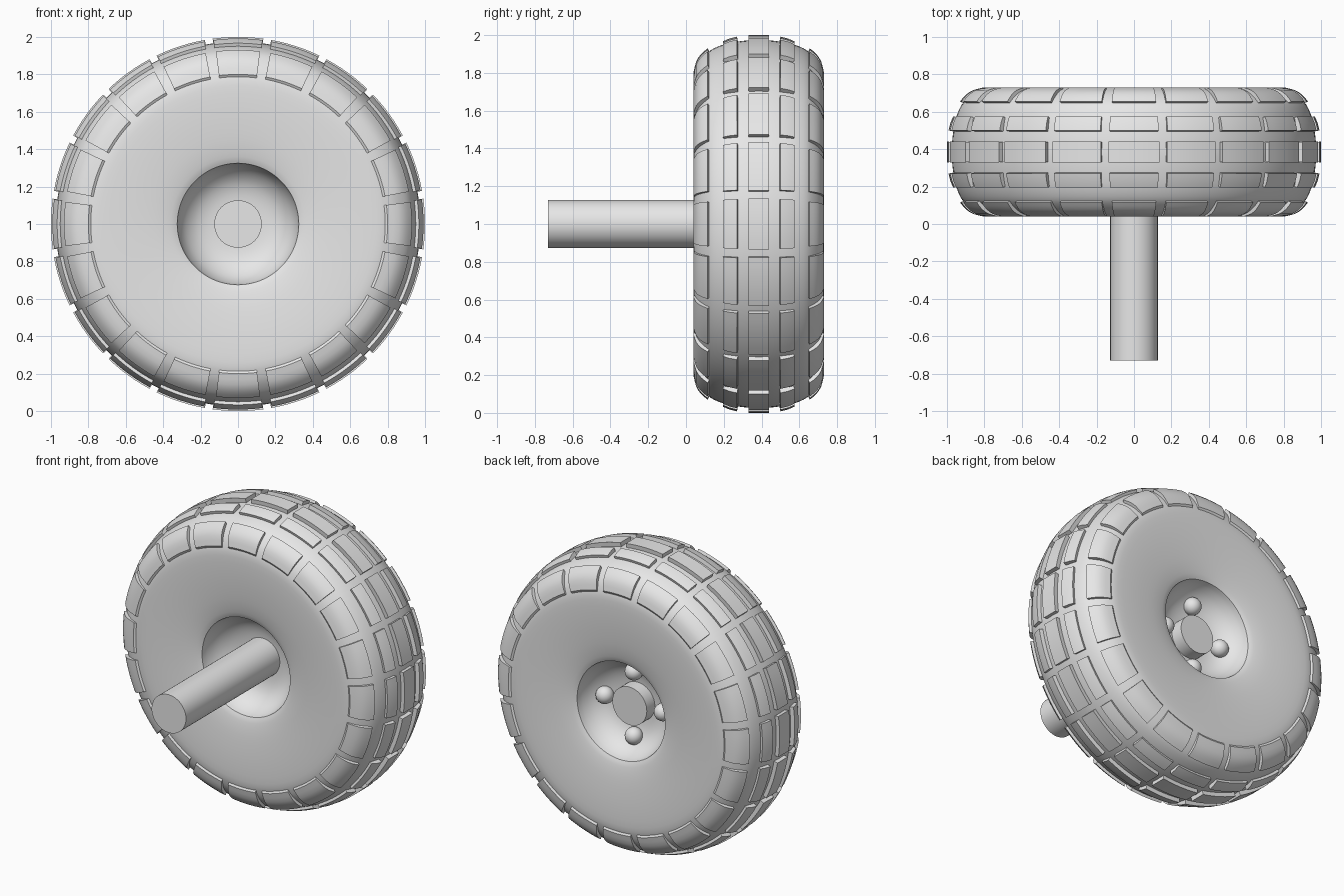
import bpy, bmesh, math
from mathutils import Vector, Matrix

if "Cube" in bpy.data.objects:
    bpy.data.objects.remove(bpy.data.objects["Cube"], do_unlink=True)

CENTRE = Vector((0, 0.385, 1.0))   # middle of the wheel
BLOCKS = 20                        # tread blocks around the tyre

grey = bpy.data.materials.new("plain grey")
grey.use_nodes = True
grey.diffuse_color = (0.8, 0.8, 0.8, 1)
grey.node_tree.nodes["Principled BSDF"].inputs["Base Color"].default_value = (0.8, 0.8, 0.8, 1)


def finish(bm, name, angle=35):
    bmesh.ops.recalc_face_normals(bm, faces=bm.faces[:])
    mesh = bpy.data.meshes.new(name)
    bm.to_mesh(mesh)
    bm.free()
    mesh.materials.append(grey)
    obj = bpy.data.objects.new(name, mesh)
    bpy.context.collection.objects.link(obj)
    obj.location = CENTRE
    bpy.ops.object.select_all(action='DESELECT')
    obj.select_set(True)
    bpy.context.view_layer.objects.active = obj
    bpy.ops.object.shade_smooth_by_angle(angle=math.radians(angle))
    return obj


def smooth_path(points, steps=4):
    """Catmull-Rom curve through the points."""
    p = [Vector(q) for q in points]
    p = [2 * p[0] - p[1]] + p + [2 * p[-1] - p[-2]]
    out = []
    for a, b, c, d in zip(p, p[1:], p[2:], p[3:]):
        for i in range(steps):
            t = i / steps
            out.append(0.5 * (2 * b + (c - a) * t + (2 * a - 5 * b + 4 * c - d) * t * t
                              + (3 * b - a - 3 * c + d) * t ** 3))
    return out + [p[-2]]


def on_wheel(radius, y, angle):
    return Vector((radius * math.sin(angle), y, radius * math.cos(angle)))


# Wheel body: hub bowl and tyre wall as (radius, half width), mirrored and spun
bowl = smooth_path([(0, .12), (.13, .125), (.2, .14), (.25, .168), (.29, .21),
                    (.315, .26), (.325, .30)], 3)
wall = smooth_path([(.325, .30), (.36, .313), (.45, .329), (.6, .342), (.74, .345),
                    (.8, .335), (.85, .315), (.9, .277), (.93, .237), (.955, .17),
                    (.97, .08), (.975, 0)], 3)
half = bowl + wall[1:]
profile = [(r, -h) for r, h in half] + [(r, h) for r, h in reversed(half[:-1])]

bm = bmesh.new()
verts = [bm.verts.new((0, y, r)) for r, y in profile]
edges = [bm.edges.new(pair) for pair in zip(verts, verts[1:])]
bmesh.ops.spin(bm, geom=verts + edges, cent=(0, 0, 0), axis=(0, 1, 0),
               angle=math.tau, steps=120, use_merge=True)
bmesh.ops.remove_doubles(bm, verts=bm.verts[:], dist=0.0005)
finish(bm, "wheel_body")


def add_block(bm, section, half_angle, middle, side, steps=6):
    """Curved tread block whose outer face follows the section."""
    top, base = [], []
    for i in range(steps + 1):
        a = middle + half_angle * (2 * i / steps - 1)
        top.append([bm.verts.new(on_wheel(r, h * side, a)) for r, h in section])
        base.append([bm.verts.new(on_wheel(r - .06, h * .9 * side, a)) for r, h in section])
    n = len(section) - 1
    for i in range(steps):
        for j in range(n):
            for grid in (top, base):
                bm.faces.new((grid[i][j], grid[i + 1][j], grid[i + 1][j + 1], grid[i][j + 1]))
        for j in (0, n):
            bm.faces.new((top[i][j], top[i + 1][j], base[i + 1][j], base[i][j]))
    for j in range(n):
        for i in (0, steps):
            bm.faces.new((top[i][j], top[i][j + 1], base[i][j + 1], base[i][j]))


# Tread rows: section, half angle in degrees, sides
shoulder = smooth_path([(.93, .27), (.9, .305), (.86, .331), (.8, .346)], 2)
rows = {
    "centre_tread": ([(1.0, -.055), (1.0, .055)], 7.8, (1,)),
    "middle_tread": ([(.992, .115), (.982, .155), (.967, .19)], 7.6, (1, -1)),
    "shoulder_tread": (shoulder, 7.3, (1, -1)),
}
for name, (section, degrees, sides) in rows.items():
    bm = bmesh.new()
    for k in range(BLOCKS):
        for side in sides:
            add_block(bm, section, math.radians(degrees), math.tau * k / BLOCKS, side)
    finish(bm, name)

# Axle: runs through the hub, with a long free end at the front
start, end = -1.115, 0.21
bm = bmesh.new()
bmesh.ops.create_cone(bm, cap_ends=True, segments=48, radius1=.127, radius2=.127,
                      depth=end - start,
                      matrix=Matrix.Translation((0, (start + end) / 2, 0))
                      @ Matrix.Rotation(math.pi / 2, 4, 'X'))
finish(bm, "axle")

# Round wheel nuts in the rear bowl
bm = bmesh.new()
for k in range(4):
    place = Matrix.Translation(on_wheel(.215, .165, k * math.pi / 2))
    bmesh.ops.create_uvsphere(bm, u_segments=24, v_segments=12, radius=.056, matrix=place)
finish(bm, "wheel_nuts")
